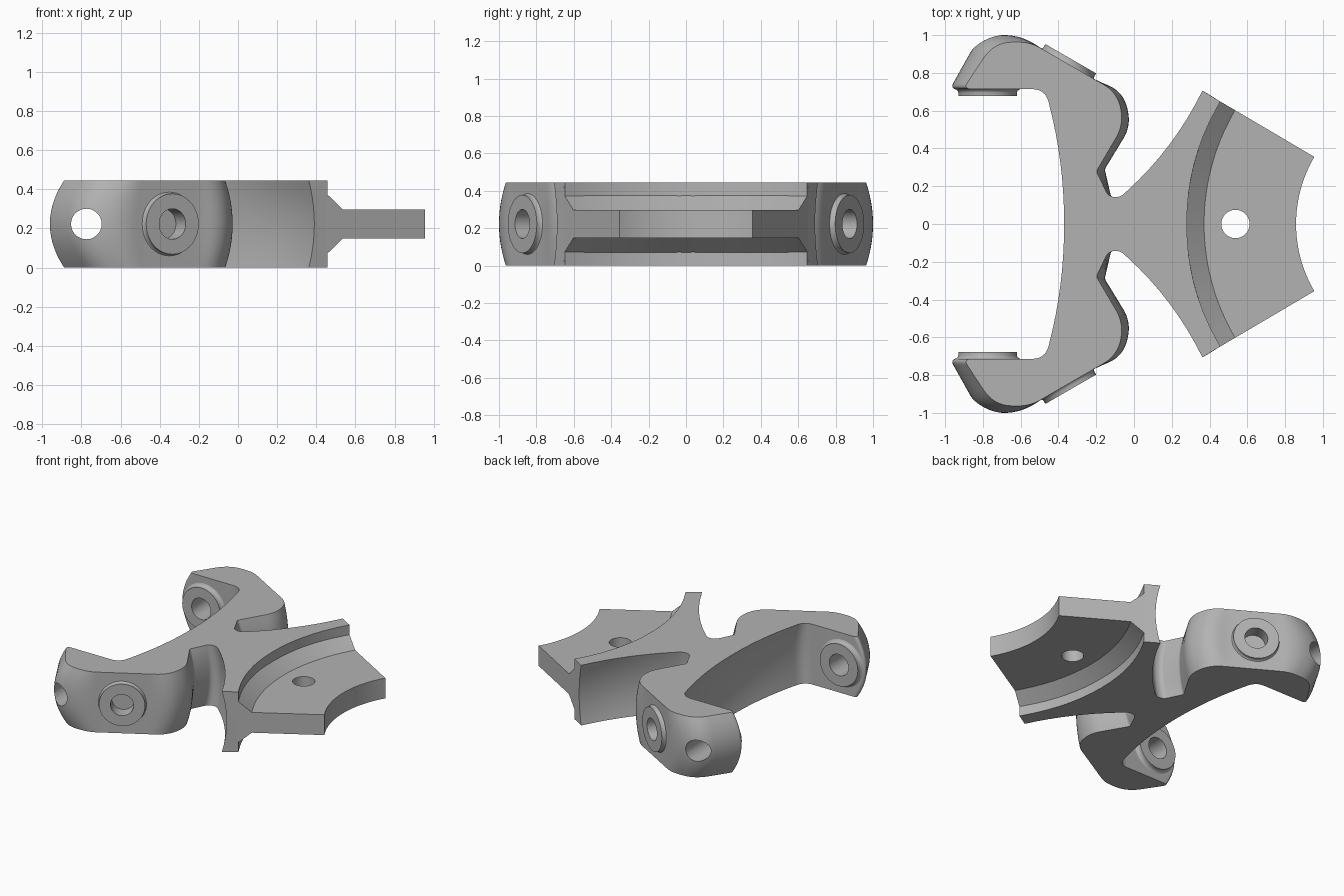
import bpy, bmesh, math
from mathutils import Vector

cube = bpy.data.objects.get("Cube")
if cube:
    bpy.data.objects.remove(cube, do_unlink=True)

HEIGHT = 0.445
MID = HEIGHT / 2
HOLE = 0.078

grey = bpy.data.materials.new("plain_grey")
grey.use_nodes = True
COLOUR = (0.45, 0.45, 0.45, 1)
grey.diffuse_color = COLOUR
grey.node_tree.nodes["Principled BSDF"].inputs["Base Color"].default_value = COLOUR


def finish(name, bm):
    """Turn a bmesh into a smooth-shaded object with sharp edges kept."""
    bmesh.ops.recalc_face_normals(bm, faces=bm.faces)
    mesh = bpy.data.meshes.new(name)
    bm.to_mesh(mesh)
    bm.free()
    mesh.materials.append(grey)
    obj = bpy.data.objects.new(name, mesh)
    bpy.context.collection.objects.link(obj)
    return obj


def shade(obj):
    bpy.ops.object.select_all(action="DESELECT")
    obj.select_set(True)
    bpy.context.view_layer.objects.active = obj
    bpy.ops.object.shade_smooth_by_angle(angle=math.radians(28))


def skin(bm, rings, closed=False):
    """Bridge equal closed rings of points; cap the ends unless closed."""
    loops = [[bm.verts.new(p) for p in ring] for ring in rings]
    pairs = list(zip(loops, loops[1:]))
    if closed:
        pairs.append((loops[-1], loops[0]))
    else:
        bm.faces.new(loops[0])
        bm.faces.new(loops[-1])
    n = len(loops[0])
    for a, b in pairs:
        for i in range(n):
            j = (i + 1) % n
            bm.faces.new((a[i], a[j], b[j], b[i]))


def rounded_outline(corners, steps=8):
    """Half outline with corners rounded over a trim distance, then mirrored in y."""
    pts = [Vector(c[:2]) for c in corners]
    half = [pts[0]]
    for i in range(1, len(pts) - 1):
        p, d = pts[i], corners[i][2]
        if d == 0:
            half.append(p)
            continue
        a = p + (pts[i - 1] - p).normalized() * d
        b = p + (pts[i + 1] - p).normalized() * d
        for k in range(steps + 1):
            t = k / steps
            half.append(a * (1 - t) ** 2 + p * 2 * t * (1 - t) + b * t * t)
    half.append(pts[-1])
    return half + [Vector((p.x, -p.y)) for p in reversed(half[1:-1])]


# Body outlines: flat faces, and the swollen or hollowed middle
face_outline = rounded_outline([
    (-.37, 0, 0), (-.37, .33, .32), (-.47, .714, .07), (-.905, .714, .045),
    (-.74, .963, .1), (-.55, .963, .06), (-.47, .917, .02), (-.2, .761, .03),
    (-.085, .695, .09), (-.055, .525, .08), (-.2, .278, .012),
    (-.135, .146, .03), (-.075, .14, .03), (.21, .40, .33),
    (.362, .706, 0), (.457, .648, 0), (.28, .33, .32), (.28, 0, 0)])
middle_outline = rounded_outline([
    (-.335, 0, 0), (-.335, .33, .32), (-.455, .714, .07), (-.975, .714, .04),
    (-.815, 1.0, .11), (-.60, 1.0, .09), (-.47, .917, .04), (-.2, .761, .04),
    (-.055, .70, .09), (-.015, .52, .08), (-.155, .29, .012),
    (-.12, .138, .025), (-.065, .125, .025), (.235, .375, .33),
    (.39, .69, 0), (.457, .648, 0), (.28, .33, .32), (.28, 0, 0)])

layers = 14
rings = []
for k in range(layers + 1):
    s = 2 * k / layers - 1
    rings.append([(*a.lerp(b, 1 - s * s), MID + s * MID)
                  for a, b in zip(face_outline, middle_outline)])
bm = bmesh.new()
skin(bm, rings)
body = finish("body", bm)

# Flange: a stepped section swept round a distant centre
upper = [(1.285, MID), (1.279, .152), (1.187, .075), (.70, .075)]
section = [(r, MID + h) for r, h in upper] + [(r, MID - h) for r, h in reversed(upper)]
CENTRE, SPREAD, SWEEP = 1.558, math.radians(30.5), 40
bm = bmesh.new()
skin(bm, [[(CENTRE - r * math.cos(a), r * math.sin(a), z) for r, z in section]
          for a in (SPREAD * (2 * k / SWEEP - 1) for k in range(SWEEP + 1))])
flange = finish("flange", bm)


def cylinder(name, centre, axis, radius, length):
    bm = bmesh.new()
    bmesh.ops.create_cone(bm, cap_ends=True, segments=48, radius1=radius,
                          radius2=radius, depth=length)
    obj = finish(name, bm)
    obj.rotation_mode = "QUATERNION"
    obj.rotation_quaternion = Vector(axis).to_track_quat("Z", "Y")
    obj.location = centre
    obj.hide_render = True
    return obj


def cut(target, cutter):
    """Apply a boolean difference and discard the cutter."""
    mod = target.modifiers.new("hole", "BOOLEAN")
    mod.operation, mod.solver, mod.object = "DIFFERENCE", "EXACT", cutter
    bpy.ops.object.select_all(action="DESELECT")
    bpy.context.view_layer.objects.active = target
    target.select_set(True)
    bpy.context.view_layer.update()
    bpy.ops.object.modifier_apply(modifier=mod.name)
    bpy.data.objects.remove(cutter, do_unlink=True)


def boss(name, base, axis):
    """Raised ring with a flared foot around a hole."""
    profile = [(HOLE, -.008), (HOLE, .037), (.155, .037), (.155, .018),
               (.159, .009), (.166, .003), (.178, -.002)]
    seg = 48
    bm = bmesh.new()
    skin(bm, [[(r * math.cos(a), r * math.sin(a), h) for r, h in profile]
              for a in (math.tau * k / seg for k in range(seg))], closed=True)
    obj = finish(name, bm)
    obj.rotation_mode = "QUATERNION"
    obj.rotation_quaternion = Vector(axis).to_track_quat("Z", "Y")
    obj.location = base
    shade(obj)


# Holes and bosses
cut(flange, cylinder("flange_cutter", (.537, 0, MID), (0, 0, 1), .075, 1))
cut(body, cylinder("arm_cutter", (-.775, 0, MID), (0, 1, 0), HOLE, 3))
for side, label in ((1, "left"), (-1, "right")):
    normal = Vector((.5, .866 * side, 0))
    top = Vector((-.335, .875 * side, MID))
    cut(body, cylinder("blind_cutter", top, normal, HOLE, .2))
    boss(label + "_outer_boss", top - normal * .037, normal)
    boss(label + "_inner_boss", (-.775, .714 * side, MID), (0, -side, 0))

shade(body)
shade(flange)
